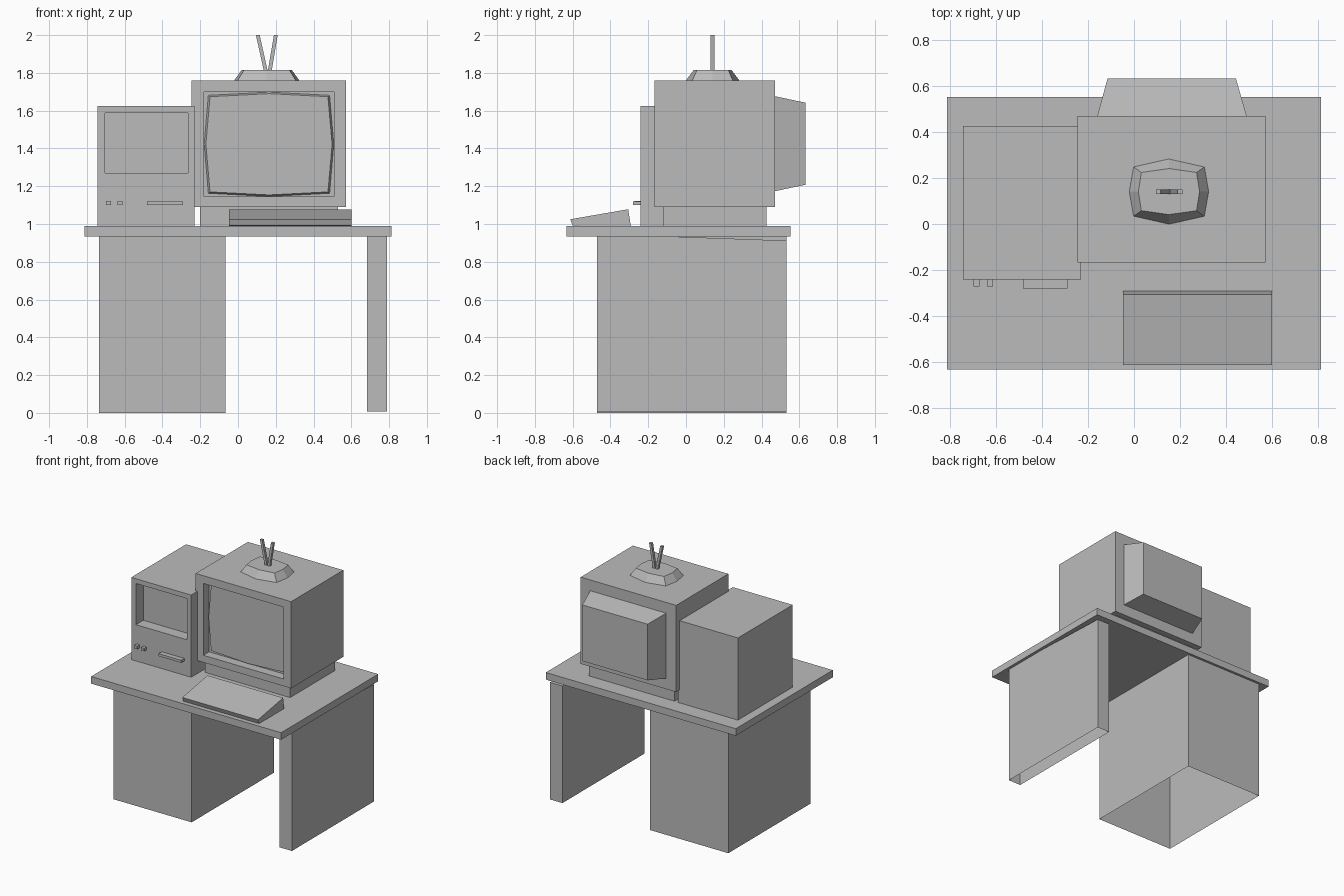
import bpy, bmesh
from mathutils import Vector

cube = bpy.data.objects.get("Cube")
if cube:
    bpy.data.objects.remove(cube, do_unlink=True)

grey = bpy.data.materials.new("plain_grey")
grey.use_nodes = True
grey.diffuse_color = (0.5, 0.5, 0.5, 1)
grey.node_tree.nodes["Principled BSDF"].inputs["Base Color"].default_value = (0.5, 0.5, 0.5, 1)


def finish(name, bm):
    bmesh.ops.recalc_face_normals(bm, faces=bm.faces)
    mesh = bpy.data.meshes.new(name)
    bm.to_mesh(mesh)
    bm.free()
    mesh.materials.append(grey)
    obj = bpy.data.objects.new(name, mesh)
    bpy.context.collection.objects.link(obj)
    return obj


def box_mesh(x, y, z):
    bm = bmesh.new()
    bmesh.ops.create_cube(bm, size=1)
    for v in bm.verts:
        v.co = [r[0] if c < 0 else r[1] for c, r in zip(v.co, (x, y, z))]
    return bm


def box(name, x, y, z):
    return finish(name, box_mesh(x, y, z))


def open_box(name, x, y, z, back_top):
    """Box without a floor, its top edge at back_top on the rear side."""
    bm = box_mesh(x, y, z)
    floor = min(bm.faces, key=lambda f: f.calc_center_median().z)
    bmesh.ops.delete(bm, geom=[floor], context='FACES_ONLY')
    for v in bm.verts:
        if v.co.y == max(w.co.y for w in bm.verts) and v.co.z > 0.5:
            v.co.z = back_top
    return finish(name, bm)


def recessed_box(name, x, y, z, open_x, open_z, depth):
    """Box with a rectangular recess in its front."""
    bm = box_mesh(x, y, z)
    front = min(bm.faces, key=lambda f: f.calc_center_median().y)
    mid = front.calc_center_median()
    for push in (0, depth):
        bmesh.ops.inset_individual(bm, faces=[front], thickness=0.001)
        for v in front.verts:
            v.co = (open_x[v.co.x > mid.x], y[0] + push, open_z[v.co.z > mid.z])
    return finish(name, bm)


def loft(name, rings):
    """Closed solid through rings with equal point counts."""
    bm = bmesh.new()
    loops = [[bm.verts.new(p) for p in ring] for ring in rings]
    n = len(loops[0])
    bm.faces.new(loops[0])
    bm.faces.new(loops[-1])
    for a, b in zip(loops, loops[1:]):
        for i in range(n):
            j = (i + 1) % n
            bm.faces.new((a[i], a[j], b[j], b[i]))
    return finish(name, bm)


def barrel(corner_u, corner_v, mid_u, mid_v):
    """Eight-point rectangle with bulging sides."""
    return [(-corner_u, -corner_v), (0, -mid_v), (corner_u, -corner_v), (mid_u, 0),
            (corner_u, corner_v), (0, mid_v), (-corner_u, corner_v), (-mid_u, 0)]


def rect(x, y, z):
    return [(x[0], y, z[0]), (x[1], y, z[0]), (x[1], y, z[1]), (x[0], y, z[1])]


# Desk
box("desk_top", (-0.812, 0.812), (-0.633, 0.552), (0.935, 0.99))
open_box("desk_pedestal", (-0.735, -0.067), (-0.47, 0.533), (0, 0.936), 0.936)
open_box("desk_side_panel", (0.683, 0.79), (-0.47, 0.533), (0.008, 0.948), 0.912)

# Computer case with display opening, buttons and drive slot
recessed_box("computer_case", (-0.743, -0.231), (-0.242, 0.427), (0.99, 1.625),
             (-0.703, -0.265), (1.27, 1.588), 0.09)
for i, x in enumerate((-0.685, -0.625)):
    box(f"case_button_{i + 1}", (x - 0.013, x + 0.013), (-0.272, -0.24), (1.1, 1.123))
box("drive_slot", (-0.483, -0.29), (-0.28, -0.24), (1.1, 1.12))

# Monitor
box("monitor_base", (-0.2, 0.53), (-0.12, 0.425), (0.99, 1.092))
recessed_box("monitor_body", (-0.245, 0.571), (-0.167, 0.47), (1.09, 1.76),
             (-0.18, 0.508), (1.145, 1.7), 0.07)
loft("monitor_screen", [
    [(0.164 + u, y, 1.422 + v) for u, v in barrel(*size)]
    for y, size in ((-0.095, (0.322, 0.26, 0.344, 0.277)),
                    (-0.117, (0.312, 0.252, 0.334, 0.268)))])
loft("monitor_back", [rect((-0.16, 0.49), 0.468, (1.173, 1.677)),
                      rect((-0.115, 0.443), 0.633, (1.208, 1.642))])

# Keyboard wedge
side = [(-0.613, 1.025), (-0.306, 1.078), (-0.292, 0.988), (-0.6, 0.991)]
loft("keyboard", [[(x, y, z) for y, z in side] for x in (-0.047, 0.6)])

# Antenna
loft("antenna_foot", [
    [(0.152 + u, 0.141 + v, z) for u, v in barrel(*size)]
    for z, size in ((1.758, (0.155, 0.108, 0.174, 0.143)),
                    (1.815, (0.12, 0.083, 0.133, 0.1)))])
for name, low, high in (("antenna_rod_right", 0.147, 0.105),
                        ("antenna_rod_left", 0.168, 0.2)):
    loft(name, [[Vector((x + u, 0.141 + v, z)) for u, v in
                 ((-0.01, -0.01), (0.01, -0.01), (0.01, 0.01), (-0.01, 0.01))]
                for x, z in ((low, 1.81), (high, 2.0))])
